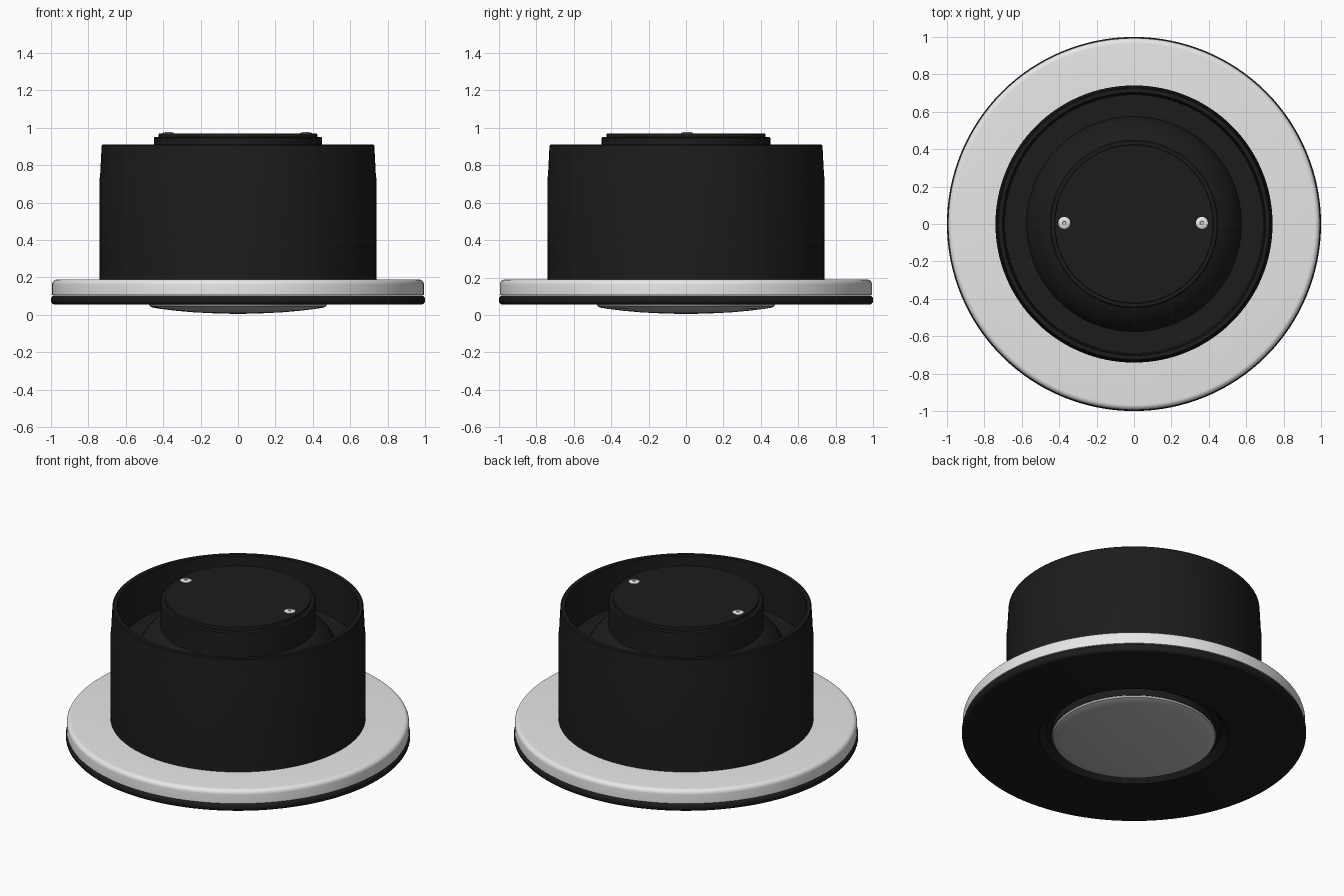
import bpy, bmesh, math

if "Cube" in bpy.data.objects:
    bpy.data.objects.remove(bpy.data.objects["Cube"])


def material(name, v):
    m = bpy.data.materials.new(name)
    m.diffuse_color = (v, v, v, 1)
    m.use_nodes = True
    m.node_tree.nodes["Principled BSDF"].inputs["Base Color"].default_value = m.diffuse_color
    return m


BLACK = material("black_plastic", 0.0115)
WHITE = material("light_grey_metal", 0.8)
LENS = material("frosted_grey", 0.5)


def finish(bm, name, mat):
    bmesh.ops.recalc_face_normals(bm, faces=bm.faces)
    me = bpy.data.meshes.new(name)
    bm.to_mesh(me)
    bm.free()
    ob = bpy.data.objects.new(name, me)
    bpy.context.collection.objects.link(ob)
    me.materials.append(mat)
    bpy.context.view_layer.objects.active = ob
    ob.select_set(True)
    bpy.ops.object.shade_smooth_by_angle(angle=math.radians(35))
    ob.select_set(False)
    return ob


def lathe(name, profile, mat, closed=True, steps=128, at=(0, 0)):
    """Spin an (r, z) profile around the vertical axis."""
    bm = bmesh.new()
    vs = [bm.verts.new((r, 0, z)) for r, z in profile]
    pairs = list(zip(vs, vs[1:])) + ([(vs[-1], vs[0])] if closed else [])
    es = [bm.edges.new(p) for p in pairs]
    bmesh.ops.spin(bm, geom=vs + es, axis=(0, 0, 1), cent=(0, 0, 0),
                   angle=2 * math.pi, steps=steps)
    bmesh.ops.remove_doubles(bm, verts=bm.verts, dist=1e-5)
    bmesh.ops.translate(bm, verts=bm.verts, vec=(at[0], at[1], 0))
    return finish(bm, name, mat)


def arc(cx, cz, r, a0, a1, n=6):
    return [(cx + r * math.cos(math.radians(a0 + (a1 - a0) * i / n)),
             cz + r * math.sin(math.radians(a0 + (a1 - a0) * i / n))) for i in range(n + 1)]


# Front gasket ring, rounded outer edge
lathe("gasket_ring",
      [(0.55, 0.055)] + arc(0.978, 0.077, 0.022, -90, 0) + arc(0.978, 0.083, 0.022, 0, 90)
      + [(0.53, 0.105)], BLACK)

# Metal mounting flange, rounded top edge
lathe("mounting_flange",
      [(0.56, 0.106), (0.994, 0.106)] + arc(0.966, 0.162, 0.028, 0, 90)
      + [(0.56, 0.19)], WHITE)

# Open cup housing with slight taper at the rim
lathe("housing",
      [(0.56, 0.17), (0.74, 0.17), (0.741, 0.72), (0.737, 0.75), (0.729, 0.905),
       (0.724, 0.91), (0.703, 0.91), (0.698, 0.905), (0.69, 0.64), (0.56, 0.64)], BLACK)

# Flared shoulder inside the cup
lathe("inner_shoulder",
      [(0.575, 0.64), (0.57, 0.665), (0.55, 0.70), (0.515, 0.74), (0.475, 0.775),
       (0.44, 0.79)], BLACK, closed=False)

# Rear cap with stepped lid
lathe("rear_cap",
      [(0, 0.76), (0.45, 0.76), (0.45, 0.945), (0.443, 0.952), (0.425, 0.952),
       (0.423, 0.97), (0, 0.97)], BLACK, closed=False)

# Recess channel around the front button, including its dark inner wall
lathe("front_recess",
      [(0.55, 0.057), (0.53, 0.08), (0.51, 0.10), (0.477, 0.10), (0.477, 0.056), (0.46, 0.056)],
      BLACK, closed=False)

# Domed front button
lathe("front_button",
      [(0, 0.005), (0.12, 0.008), (0.24, 0.014), (0.34, 0.023), (0.42, 0.033),
       (0.455, 0.039), (0.470, 0.045), (0.476, 0.055), (0.46, 0.06), (0, 0.06)],
      LENS, closed=False)

# Two screws on the lid with a shallow drive dimple
for side, sx in (("left", -0.373), ("right", 0.363)):
    lathe("screw_" + side,
          [(0.032, 0.968), (0.032, 0.972), (0.025, 0.976), (0.010, 0.977),
           (0.008, 0.972), (0, 0.972)],
          WHITE, closed=False, steps=24, at=(sx, 0.006))
